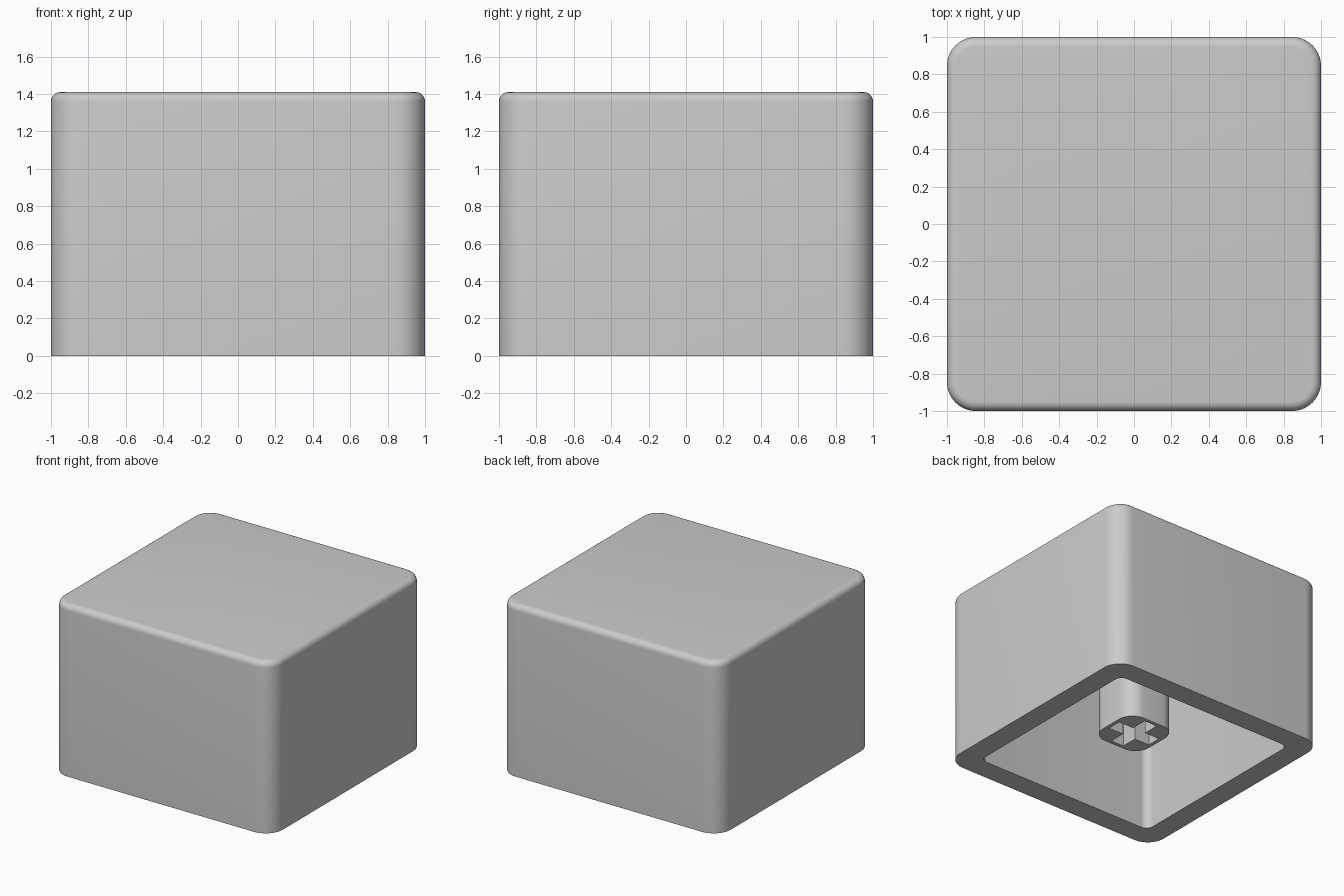
import bpy
import bmesh
import math

cube = bpy.data.objects.get("Cube")
if cube:
    bpy.data.objects.remove(cube, do_unlink=True)

HEIGHT = 1.41
CEILING = 1.23

grey = bpy.data.materials.new("light_grey_plastic")
grey.use_nodes = True
colour = (0.6, 0.6, 0.6, 1)
grey.diffuse_color = colour
grey.node_tree.nodes["Principled BSDF"].inputs["Base Color"].default_value = colour


def block(name, size_x, size_y, bottom, top, corner=0, fillet=0):
    """Upright block with rounded vertical corners and an optional top fillet."""
    bm = bmesh.new()
    bmesh.ops.create_cube(bm, size=1)
    for v in bm.verts:
        v.co = (v.co.x * size_x, v.co.y * size_y, top if v.co.z > 0 else bottom)
    if corner:
        upright = [e for e in bm.edges
                   if abs(e.verts[0].co.z - e.verts[1].co.z) > 0.001]
        bmesh.ops.bevel(bm, geom=upright, offset=corner, segments=10,
                        profile=0.5, affect='EDGES')
    if fillet:
        rim = [e for e in bm.edges if all(v.co.z > top - 0.001 for v in e.verts)]
        bmesh.ops.bevel(bm, geom=rim, offset=fillet, segments=6,
                        profile=0.5, affect='EDGES')
    bmesh.ops.recalc_face_normals(bm, faces=bm.faces)
    mesh = bpy.data.meshes.new(name)
    bm.to_mesh(mesh)
    bm.free()
    mesh.materials.append(grey)
    obj = bpy.data.objects.new(name, mesh)
    bpy.context.collection.objects.link(obj)
    return obj


def activate(obj):
    bpy.ops.object.select_all(action='DESELECT')
    obj.select_set(True)
    bpy.context.view_layer.objects.active = obj


def carve(obj, cutter):
    """Subtract the cutter from the object and throw the cutter away."""
    cutter.hide_render = True
    mod = obj.modifiers.new("carve", 'BOOLEAN')
    mod.operation = 'DIFFERENCE'
    mod.solver = 'EXACT'
    mod.object = cutter
    activate(obj)
    bpy.ops.object.modifier_apply(modifier=mod.name)
    bpy.data.objects.remove(cutter, do_unlink=True)


# Hollow outer shell, open underneath
shell = block("cap_shell", 2, 2, 0, HEIGHT, corner=0.155, fillet=0.05)
carve(shell, block("cavity_cutter", 1.64, 1.64, -0.2, CEILING, corner=0.06))

# Central mounting stem with a cross-shaped socket
stem = block("mounting_stem", 0.45, 0.45, 0.17, CEILING + 0.02, corner=0.13)
for size_x, size_y in ((0.39, 0.118), (0.118, 0.39)):
    carve(stem, block("socket_cutter", size_x, size_y, 0, 0.62))

for part in (shell, stem):
    activate(part)
    bpy.ops.object.shade_smooth_by_angle(angle=math.radians(30))
